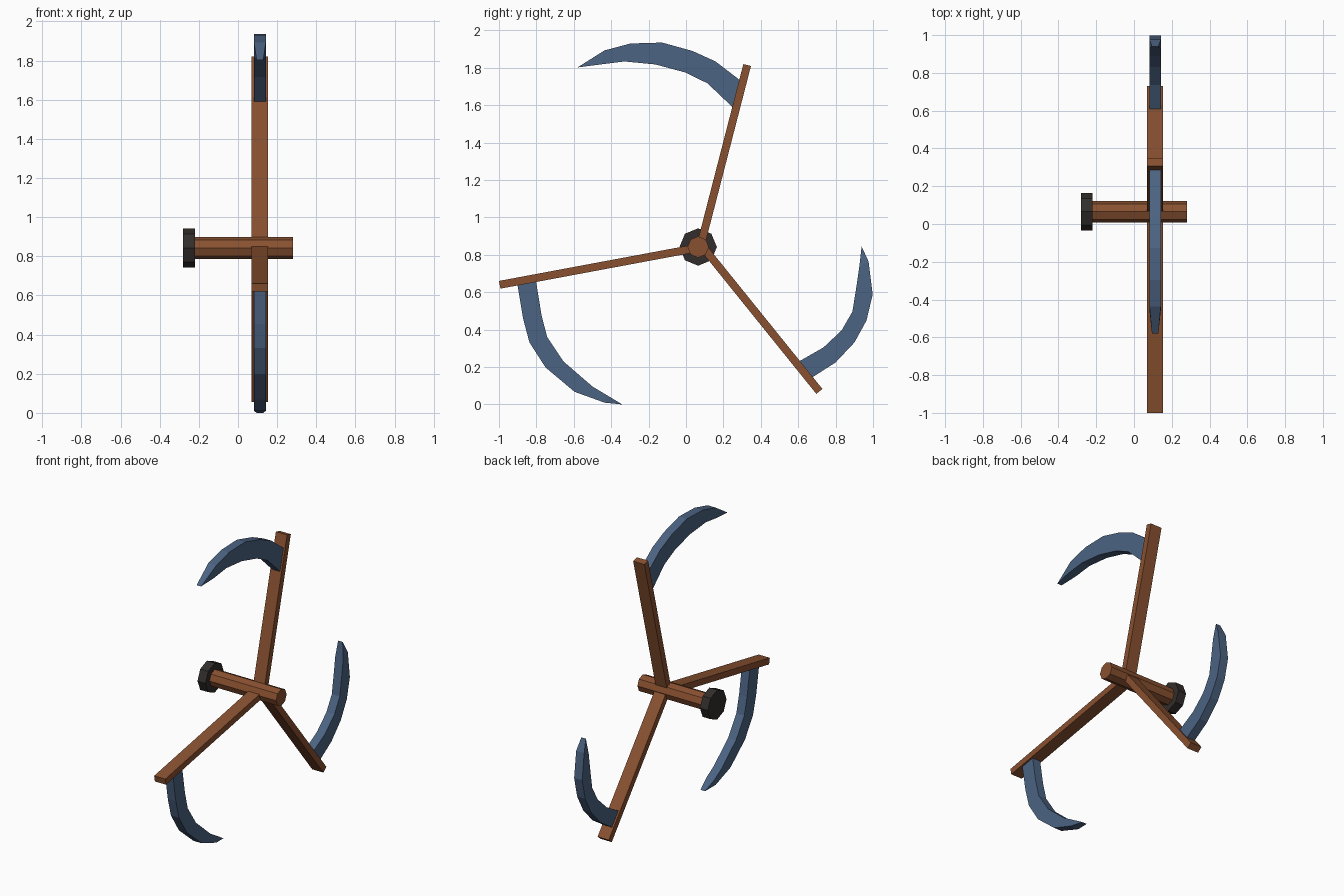
import bpy, bmesh, math
from mathutils import Vector, Matrix

if "Cube" in bpy.data.objects:
    bpy.data.objects.remove(bpy.data.objects["Cube"])

HUB_Y, HUB_Z, MID_X = 0.065, 0.842, 0.112


def material(name, rgb):
    m = bpy.data.materials.new(name)
    m.diffuse_color = (*rgb, 1)
    m.use_nodes = True
    m.node_tree.nodes["Principled BSDF"].inputs["Base Color"].default_value = m.diffuse_color
    return m


WOOD = material("brown wood", (0.25, 0.082, 0.030))
STEEL = material("blue steel", (0.072, 0.125, 0.225))
IRON = material("dark iron", (0.032, 0.027, 0.025))


def finish(bm, name, mat):
    bmesh.ops.recalc_face_normals(bm, faces=bm.faces)
    mesh = bpy.data.meshes.new(name)
    bm.to_mesh(mesh)
    bm.free()
    mesh.materials.append(mat)
    ob = bpy.data.objects.new(name, mesh)
    bpy.context.collection.objects.link(ob)
    return ob


def octagon_rod(name, x0, x1, radius, mat):
    """Eight-sided rod along x, centred on the hub."""
    bm = bmesh.new()
    bmesh.ops.create_cone(bm, cap_ends=True, segments=8, radius1=radius,
                          radius2=radius, depth=x1 - x0)
    # put the first vertex exactly on the y axis, then lay the rod along x
    v = max(bm.verts, key=lambda v: v.co.x).co
    turn = Matrix.Rotation(-math.atan2(v.y, v.x), 4, 'Z')
    lay = Matrix.Rotation(math.pi / 2, 4, 'Y')
    place = Matrix.Translation(((x0 + x1) / 2, HUB_Y, HUB_Z))
    bm.transform(place @ lay @ turn)
    return finish(bm, name, mat)


def arm(name, start, end):
    """Flat wooden bar in the yz plane from start to end."""
    a, b = Vector((MID_X, *start)), Vector((MID_X, *end))
    d = b - a
    bm = bmesh.new()
    bmesh.ops.create_cube(bm, size=1)
    bm.transform(Matrix.Translation((a + b) / 2)
                 @ Matrix.Rotation(math.atan2(d.z, d.y), 4, 'X')
                 @ Matrix.Diagonal((0.084, d.length, 0.042, 1)))
    return finish(bm, name, WOOD)


def blade(name, outer, inner, tip):
    """Curved blade: four-cornered sections along the edges, closing at the tip."""
    bm = bmesh.new()
    rings = []
    for (oy, oz), (iy, iz) in zip(outer, inner):
        rings.append([bm.verts.new((MID_X + s * 0.03, y, z))
                      for s, y, z in ((-1, oy, oz), (1, oy, oz),
                                      (1, iy, iz), (-1, iy, iz))])
    for r, q in zip(rings, rings[1:]):
        for i in range(4):
            j = (i + 1) % 4
            bm.faces.new((r[i], r[j], q[j], q[i]))
    bm.faces.new(rings[0])
    # narrow chisel tip
    t0, t1 = [bm.verts.new((MID_X + s * 0.017, *tip)) for s in (-1, 1)]
    a, b, c, d = rings[-1]
    for f in ((a, b, t1, t0), (c, d, t0, t1), (b, c, t1), (d, a, t0)):
        bm.faces.new(f)
    return finish(bm, name, STEEL)


# axle and its end cap
octagon_rod("axle", -0.23, 0.28, 0.057, WOOD)
octagon_rod("axle_cap", -0.28, -0.22, 0.100, IRON)

# three arms
arm("upper_arm", (0.078, 0.85), (0.327, 1.815))
arm("left_arm", (0.065, 0.838), (-0.996, 0.64))
arm("lower_arm", (0.08, 0.855), (0.713, 0.07))

# three blades, profiles as (y, z)
blade("upper_blade",
      [(0.30, 1.725), (0.158, 1.834), (0.035, 1.89), (-0.128, 1.935), (-0.297, 1.93), (-0.436, 1.893)],
      [(0.256, 1.583), (0.115, 1.717), (-0.003, 1.775), (-0.163, 1.818), (-0.329, 1.834), (-0.457, 1.818)],
      (-0.58, 1.802))
blade("left_blade",
      [(-0.902, 0.645), (-0.87, 0.455), (-0.837, 0.332), (-0.751, 0.198), (-0.596, 0.068), (-0.436, 0.01)],
      [(-0.802, 0.66), (-0.773, 0.481), (-0.743, 0.362), (-0.655, 0.23), (-0.50, 0.096), (-0.42, 0.048)],
      (-0.34, 0.0))
blade("lower_blade",
      [(0.675, 0.145), (0.80, 0.225), (0.901, 0.332), (0.965, 0.449), (0.998, 0.588), (0.976, 0.765)],
      [(0.60, 0.228), (0.735, 0.305), (0.832, 0.396), (0.89, 0.497), (0.912, 0.636), (0.927, 0.74)],
      (0.939, 0.845))
